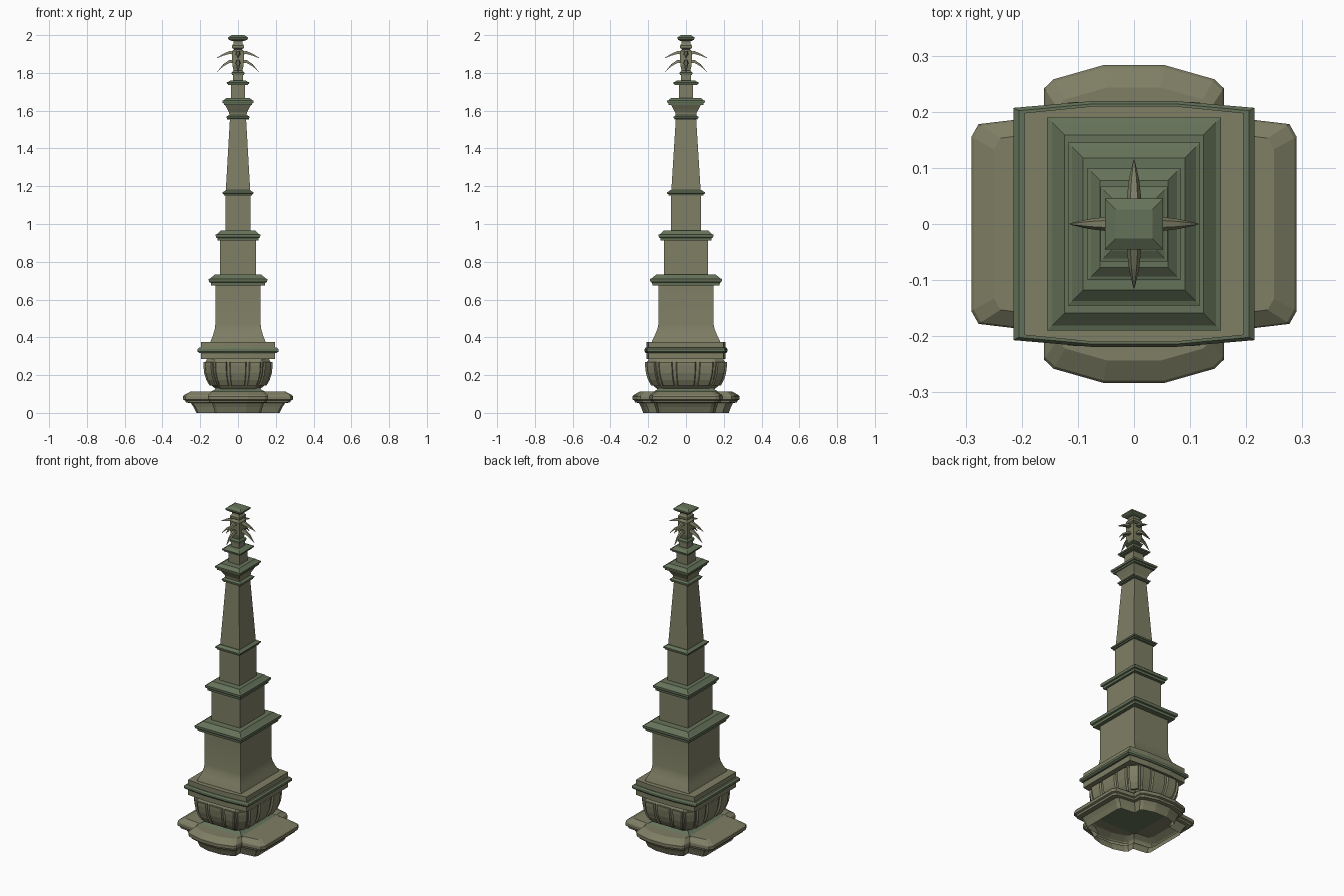
import bpy, math
from mathutils import Vector, Matrix

if "Cube" in bpy.data.objects:
    bpy.data.objects.remove(bpy.data.objects["Cube"])


def material(name, rgb):
    m = bpy.data.materials.new(name)
    m.diffuse_color = (*rgb, 1)
    m.use_nodes = True
    m.node_tree.nodes["Principled BSDF"].inputs["Base Color"].default_value = m.diffuse_color
    return m


STONE = material("olive_stone", (0.21, 0.21, 0.13))
TRIM = material("green_trim", (0.13, 0.17, 0.10))


def mesh(name, verts, faces, mat=STONE, smooth=False):
    me = bpy.data.meshes.new(name)
    me.from_pydata(verts, [], faces)
    me.update()
    ob = bpy.data.objects.new(name, me)
    bpy.context.collection.objects.link(ob)
    me.materials.append(mat)
    if smooth:
        bpy.ops.object.select_all(action='DESELECT')
        ob.select_set(True)
        bpy.context.view_layer.objects.active = ob
        bpy.ops.object.shade_smooth_by_angle(angle=math.radians(25))
    return ob


def loft(name, rings, mat=STONE, smooth=False, bottom=True):
    """Skin a list of equal-length counter-clockwise rings, bottom to top."""
    n = len(rings[0])
    verts = [p for r in rings for p in r]
    faces = [(k * n + i, k * n + (i + 1) % n, (k + 1) * n + (i + 1) % n, (k + 1) * n + i)
             for k in range(len(rings) - 1) for i in range(n)]
    if bottom:
        faces.append(tuple(reversed(range(n))))
    faces.append(tuple(range(len(verts) - n, len(verts))))
    return mesh(name, verts, faces, mat, smooth)


def mirrored(quarter):
    """Full plan outline from its +x +y quarter, listed counter-clockwise."""
    q = list(quarter)
    return (q + [(-x, y) for x, y in reversed(q)] + [(-x, -y) for x, y in q]
            + [(x, -y) for x, y in reversed(q)])


def rect(hx, hy, z):
    return [(x, y, z) for x, y in mirrored([(hx, hy)])]


def stack(name, levels, mat=STONE, smooth=False):
    return loft(name, [rect(*l) for l in levels], mat, smooth)


def cornice(name, hx, hy, z0, z1, lip):
    """Moulded rectangular ledge: undercut, fillet, sloped top."""
    h = z1 - z0
    prof = [(-0.35, 0), (-0.3, 0.25), (-0.08, 0.3), (0, 0.45), (0, 0.6), (-0.25, 0.65), (-0.9, 1)]
    stack(name, [(hx + a * lip, hy + a * lip, z0 + b * h) for a, b in prof], TRIM)


# Lobed foot, open underneath
plan = mirrored([(0.29, 0.155), (0.277, 0.178), (0.16, 0.192), (0.16, 0.242),
                 (0.143, 0.258), (0.055, 0.283)])
foot = [(0.76, 0.80, 0), (0.81, 0.84, 0.03), (0.86, 0.88, 0.052), (0.95, 0.95, 0.055),
        (0.965, 0.965, 0.066), (1, 1, 0.07), (1, 1, 0.088), (0.985, 0.985, 0.094), (0.86, 0.86, 0.114)]
loft("lobed_foot", [[(x * a, y * b, z) for x, y in plan] for a, b, z in foot], bottom=False)

# Neck under the bowl
stack("bowl_neck", [(0.15, 0.175, 0.11), (0.125, 0.155, 0.122), (0.115, 0.145, 0.132), (0.125, 0.155, 0.15)], TRIM)

# Bulging bowl with chamfered corners
bowl = [(0.115, 0.15, 0.125), (0.14, 0.174, 0.145), (0.157, 0.19, 0.175),
        (0.168, 0.201, 0.21), (0.172, 0.206, 0.25), (0.172, 0.206, 0.27), (0.162, 0.195, 0.288)]
C = 0.25
loft("bowl", [[(x, y, z) for x, y in mirrored([(hx, hy * (1 - C)), (hx * (1 - C), hy)])]
              for hx, hy, z in bowl], smooth=True)


# Raised panels around the bowl
def panel(name, spot, u0, u1):
    rings = []
    for hx, hy, z in bowl[1:6]:
        a, b = [Vector((*p, z)) for p in spot(hx, hy)]
        d = b - a
        out = Vector((d.y, -d.x, 0)).normalized()
        p, q = a + d * u0, a + d * u1
        s = d * 0.015
        rings.append([tuple(v) for v in (p - out * 0.01, p + out * 0.004, p + s + out * 0.011,
                                         q - s + out * 0.011, q + out * 0.004, q - out * 0.01)])
    loft(name, [list(r) for r in rings])


def side(i):
    def spot(hx, hy):
        o = mirrored([(hx, hy * (1 - C)), (hx * (1 - C), hy)])
        return o[i], o[(i + 1) % 8]
    return spot


for i in range(8):
    spans = [(0.12, 0.88)] if i % 2 == 0 else [(0.03, 0.27), (0.33, 0.67), (0.73, 0.97)]
    for j, (u0, u1) in enumerate(spans):
        panel(f"bowl_panel_{i}_{j}", side(i), u0, u1)


# Plinth block with a gently bowed front and back
def bowed(hx, hy, z):
    return [(x, y, z) for x, y in mirrored([(hx, hy), (0.075, hy + 0.012)])]


loft("plinth_block", [bowed(0.195, 0.198, z) for z in (0.285, 0.375)])
loft("plinth_band", [bowed(0.205, 0.202, 0.318), bowed(0.215, 0.207, 0.325),
                     bowed(0.215, 0.207, 0.338), bowed(0.205, 0.202, 0.346)], TRIM)

# Three stepped shafts with their cornices
stack("lower_shaft", [(0.148, 0.183, 0.37), (0.143, 0.178, 0.385), (0.131, 0.163, 0.415),
                      (0.123, 0.151, 0.445), (0.12, 0.146, 0.47), (0.12, 0.146, 0.69)], smooth=True)
cornice("lower_cornice", 0.155, 0.19, 0.675, 0.732, 0.035)
stack("middle_shaft", [(0.095, 0.116, 0.72), (0.095, 0.116, 0.93)])
cornice("middle_cornice", 0.118, 0.145, 0.912, 0.965, 0.03)
stack("upper_shaft", [(0.067, 0.08, 0.95), (0.067, 0.08, 1.16)])
cornice("upper_cornice", 0.082, 0.1, 1.152, 1.18, 0.02)

# Tapered obelisk and its flared capital
stack("obelisk", [(0.065, 0.078, 1.17), (0.042, 0.053, 1.57)])
cornice("obelisk_band", 0.062, 0.066, 1.553, 1.578, 0.015)
stack("capital", [(0.045, 0.054, 1.57), (0.047, 0.057, 1.59), (0.057, 0.068, 1.61),
                  (0.07, 0.08, 1.633), (0.07, 0.08, 1.645)])
cornice("capital_cornice", 0.083, 0.1, 1.63, 1.668, 0.025)

# Finial stem
stack("finial_pedestal", [(0.036, 0.038, 1.66), (0.036, 0.038, 1.745)])
cornice("finial_cornice", 0.06, 0.067, 1.735, 1.76, 0.022)
stack("finial_stem", [(0.027, 0.027, 1.75), (0.027, 0.027, 1.8)])
cornice("finial_collar", 0.034, 0.034, 1.788, 1.812, 0.01)
stack("finial_core", [(0.02, 0.02, 1.8), (0.03, 0.03, 1.84), (0.032, 0.032, 1.915), (0.02, 0.02, 1.925),
                      (0.031, 0.031, 1.932), (0.031, 0.031, 1.945), (0.024, 0.024, 1.955), (0.022, 0.022, 1.98)])
stack("finial_cap", [(0.03, 0.026, 1.968), (0.046, 0.04, 1.974), (0.052, 0.045, 1.98),
                     (0.052, 0.045, 1.988), (0.033, 0.026, 2.0)], TRIM)

# Two tiers of four pointed leaves: (distance, z, half width, half thickness)
tiers = {"upper": [(0.015, 1.9, 0.013, 0.012), (0.045, 1.905, 0.013, 0.011), (0.08, 1.893, 0.009, 0.007), (0.115, 1.877, 0.001, 0.001)],
         "lower": [(0.015, 1.855, 0.013, 0.012), (0.045, 1.857, 0.013, 0.012), (0.078, 1.838, 0.009, 0.008), (0.11, 1.805, 0.001, 0.001)]}
for tier, sections in tiers.items():
    for k in range(4):
        turn = Matrix.Rotation(k * math.pi / 2, 3, 'Z')
        rings = [[tuple(turn @ Vector(p)) for p in
                  ((d, -w, z - t * 0.4), (d, w, z - t * 0.4), (d, w * 0.5, z + t), (d, -w * 0.5, z + t))]
                 for d, z, w, t in sections]
        loft(f"leaf_{tier}_{k}", rings)
